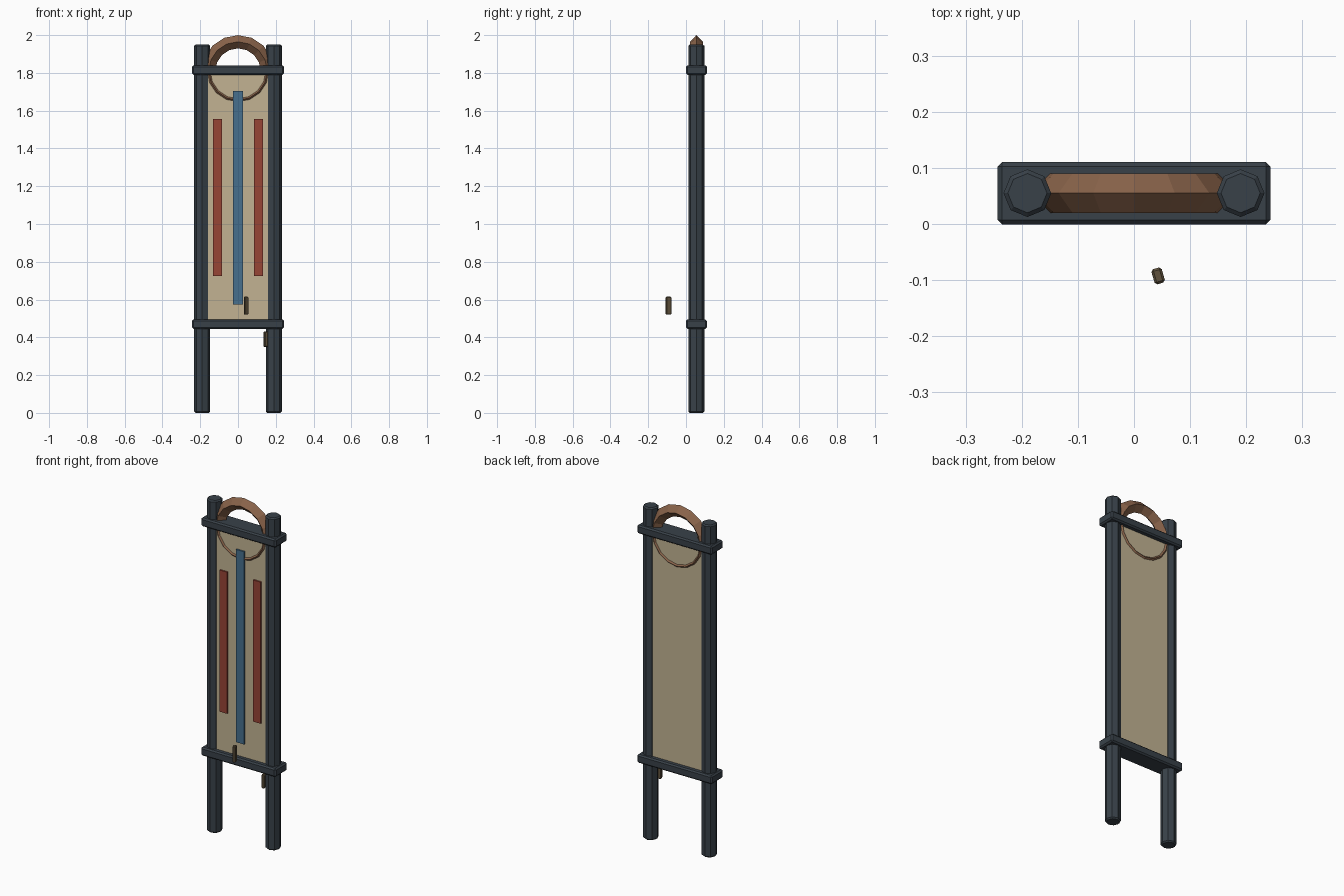
import bpy
import math
from mathutils import Matrix

if "Cube" in bpy.data.objects:
    bpy.data.objects.remove(bpy.data.objects["Cube"])

CY = 0.055  # depth of the frame's centre line


def material(name, rgb):
    m = bpy.data.materials.new(name)
    m.diffuse_color = (*rgb, 1)
    m.use_nodes = True
    m.node_tree.nodes["Principled BSDF"].inputs["Base Color"].default_value = m.diffuse_color
    return m


DARK = material("dark slate", (0.040, 0.053, 0.066))
CLOTH = material("sand cloth", (0.54, 0.45, 0.29))
BROWN = material("warm brown", (0.25, 0.125, 0.068))
RED = material("brick red", (0.31, 0.058, 0.036))
BLUE = material("steel blue", (0.063, 0.16, 0.27))
PEG = material("dull bronze", (0.115, 0.083, 0.045))


def finish(name, mat, bevel=0):
    ob = bpy.context.object
    ob.name = name
    ob.data.materials.append(mat)
    if bevel:
        mod = ob.modifiers.new("bevel", 'BEVEL')
        mod.width = bevel
        mod.segments = 1
        mod.limit_method = 'ANGLE'
        mod.angle_limit = math.radians(60)
    return ob


def box(name, mat, centre, size, bevel=0, turn=0):
    bpy.ops.mesh.primitive_cube_add(size=1, location=centre, rotation=(0, 0, turn))
    ob = finish(name, mat, bevel)
    ob.data.transform(Matrix.Diagonal((*size, 1)))
    return ob


# Octagonal posts
for side, label in ((-1, "left"), (1, "right")):
    bpy.ops.mesh.primitive_cylinder_add(vertices=8, radius=0.0425, depth=1.95,
                                        location=(side * 0.19, CY, 0.975))
    finish(label + "_post", DARK, 0.007)

# Cross rails
for z, label in ((0.47, "lower"), (1.815, "upper")):
    box(label + "_rail", DARK, (0, CY, z), (0.486, 0.111, 0.05), 0.008)

# Cloth panel between the posts
box("panel", CLOTH, (0, CY, 1.1425), (0.35, 0.054, 1.345))

# Painted stripes on the front
box("centre_stripe", BLUE, (0, 0.0225, 1.14), (0.052, 0.009, 1.13))
for side, label in ((-1, "left"), (1, "right")):
    box(label + "_stripe", RED, (side * 0.109, 0.0235, 1.14), (0.049, 0.009, 0.83))

# Faceted ring at the top, diamond in section
bpy.ops.mesh.primitive_torus_add(major_segments=16, minor_segments=4,
                                 major_radius=0.155, minor_radius=0.035,
                                 location=(0, CY, 1.81),
                                 rotation=(math.pi / 2, 0, 0))
finish("top_ring", BROWN)

# Small hanging pegs
box("front_peg", PEG, (0.043, -0.0925, 0.5675), (0.019, 0.028, 0.095), 0.004, 0.28)
box("side_peg", PEG, (0.147, 0.03, 0.39), (0.02, 0.028, 0.08), 0.004, 0.28)
